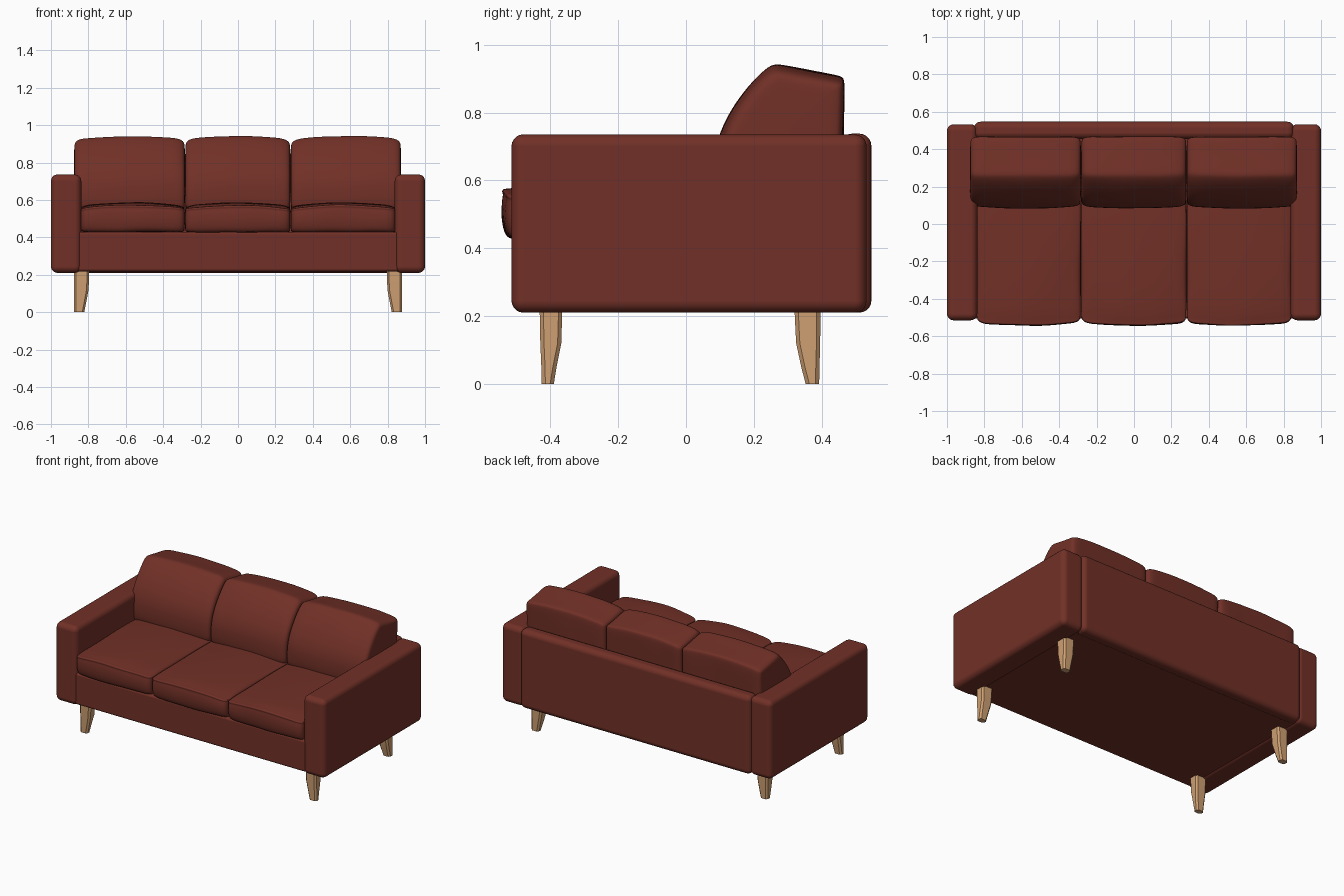
import bpy, bmesh
from mathutils import Vector, noise

if "Cube" in bpy.data.objects:
    bpy.data.objects.remove(bpy.data.objects["Cube"])


def material(name, rgb):
    m = bpy.data.materials.new(name)
    m.diffuse_color = (*rgb, 1)
    m.use_nodes = True
    m.node_tree.nodes["Principled BSDF"].inputs["Base Color"].default_value = m.diffuse_color
    return m


LEATHER = material("red brown leather", (0.165, 0.030, 0.020))
WOOD = material("light wood", (0.62, 0.35, 0.17))


def finish(name, bm, mat, angle=None):
    bmesh.ops.recalc_face_normals(bm, faces=bm.faces)
    me = bpy.data.meshes.new(name)
    bm.to_mesh(me)
    bm.free()
    me.materials.append(mat)
    ob = bpy.data.objects.new(name, me)
    bpy.context.collection.objects.link(ob)
    for p in me.polygons:
        p.use_smooth = True
    if angle:
        bpy.ops.object.select_all(action='DESELECT')
        ob.select_set(True)
        bpy.context.view_layer.objects.active = ob
        bpy.ops.object.shade_smooth_by_angle(angle=angle)
    return ob


def bevel(ob, width, segments):
    mod = ob.modifiers.new("soft edges", 'BEVEL')
    mod.width, mod.segments = width, segments
    mod.harden_normals = True


def soft_box(name, lo, hi, width):
    """Upholstered block between two corners with rounded edges."""
    bm = bmesh.new()
    bmesh.ops.create_cube(bm, size=1)
    lo, hi = Vector(lo), Vector(hi)
    for v in bm.verts:
        v.co = (lo + hi) / 2 + v.co * (hi - lo)
    bevel(finish(name, bm, LEATHER), width, 5)


def skin(bm, rings):
    """Join equal rings of points into a closed tube."""
    rings = [[bm.verts.new(p) for p in r] for r in rings]
    n = len(rings[0])
    for a, b in zip(rings, rings[1:]):
        for i in range(n):
            j = (i + 1) % n
            bm.faces.new((a[i], a[j], b[j], b[i]))
    bm.faces.new(rings[0])
    bm.faces.new(rings[-1])


def cushion(name, profile, x0, x1, anchor, puff):
    """Side profile (y, z) swept along x, pulled in at the ends, swollen mid-way."""
    cy = sum(p[0] for p in profile) / len(profile)
    cz = sum(p[1] for p in profile) / len(profile)
    w = x1 - x0
    ends = [(0, 0.035), (0.006, 0.014), (0.022, 0.003), (0.05, 0)]
    stations = ends + [(w * k / 8, 0) for k in range(1, 8)] + [(w - d, i) for d, i in reversed(ends)]
    rings = []
    for d, inset in stations:
        t = 2 * d / w - 1
        swell = 1 - t * t
        ring = []
        for y, z in profile:
            off = Vector((0, y - cy, z - cz))
            y -= off.y * inset / off.length
            z -= off.z * inset / off.length
            y = anchor[0] + (y - anchor[0]) * (1 + puff[0] * swell)
            z = anchor[1] + (z - anchor[1]) * (1 + puff[1] * swell)
            p = Vector((x0 + d, y, z))
            # slight creasing of the leather
            p.z += 0.005 * noise.noise(p * 7)
            p.y += 0.004 * noise.noise(p * 7 + Vector((9, 4, 2)))
            ring.append(p)
        rings.append(ring)
    bm = bmesh.new()
    skin(bm, rings)
    ob = finish(name, bm, LEATHER)
    sub = ob.modifiers.new("smooth", 'SUBSURF')
    sub.levels = sub.render_levels = 2


# Frame: base, back panel and arms
soft_box("base", (-0.86, -0.505, 0.218), (0.86, 0.50, 0.43), 0.015)
soft_box("back_panel", (-0.855, 0.455, 0.21), (0.855, 0.547, 0.738), 0.035)
for side, s in (("left", -1), ("right", 1)):
    a, b = sorted((s * 0.838, s * 1.0))
    soft_box(side + "_arm", (a, -0.515, 0.21), (b, 0.533, 0.736), 0.035)

# Seat cushions, with a raised piping along the upper front edge
seat_profile = [(-0.49, 0.425), (-0.512, 0.432), (-0.523, 0.45), (-0.530, 0.49), (-0.526, 0.53),
                (-0.522, 0.541), (-0.527, 0.547), (-0.522, 0.555), (-0.510, 0.553),
                (-0.46, 0.562), (-0.30, 0.567), (-0.10, 0.567), (0.10, 0.562),
                (0.24, 0.555), (0.26, 0.53), (0.26, 0.44), (0.24, 0.425), (-0.15, 0.425)]
back_profile = [(0.12, 0.53), (0.095, 0.56), (0.093, 0.63), (0.10, 0.70), (0.125, 0.765),
                (0.165, 0.83), (0.215, 0.888), (0.25, 0.917), (0.268, 0.924), (0.29, 0.922),
                (0.37, 0.905), (0.44, 0.893), (0.462, 0.888), (0.468, 0.875),
                (0.465, 0.75), (0.46, 0.56), (0.45, 0.53), (0.28, 0.53)]
names = ("left", "middle", "right")
for n, x0, x1 in zip(names, (-0.843, -0.284, 0.281), (-0.284, 0.281, 0.843)):
    cushion(n + "_seat_cushion", seat_profile, x0, x1, (0.2, 0.425), (0.022, 0.15))
for n, x0, x1 in zip(names, (-0.877, -0.283, 0.281), (-0.283, 0.281, 0.872)):
    cushion(n + "_back_cushion", back_profile, x0, x1, (0.466, 0.53), (0.03, 0.05))

# Tapered legs: (z, inner y, outer y, inner x) sections, outer x face upright
front = [(0, -0.390, -0.426, 0.822), (0.05, -0.382, -0.427, 0.812),
         (0.12, -0.368, -0.430, 0.799), (0.222, -0.365, -0.432, 0.795)]
back = [(0, 0.353, 0.393, 0.822), (0.05, 0.340, 0.394, 0.812),
        (0.12, 0.325, 0.396, 0.799), (0.222, 0.320, 0.397, 0.795)]
for side, s in (("left", -1), ("right", 1)):
    for end, sections in (("front", front), ("back", back)):
        bm = bmesh.new()
        c = 0.011  # chamfered corners
        rings = []
        for z, ya, yb, xa in sections:
            xb = 0.876
            ya, yb = min(ya, yb), max(ya, yb)
            rings.append([(s * x, y, z) for x, y in (
                (xa + c, ya), (xb - c, ya), (xb, ya + c), (xb, yb - c),
                (xb - c, yb), (xa + c, yb), (xa, yb - c), (xa, ya + c))])
        skin(bm, rings)
        finish(f"{side}_{end}_leg", bm, WOOD, 0.6)
